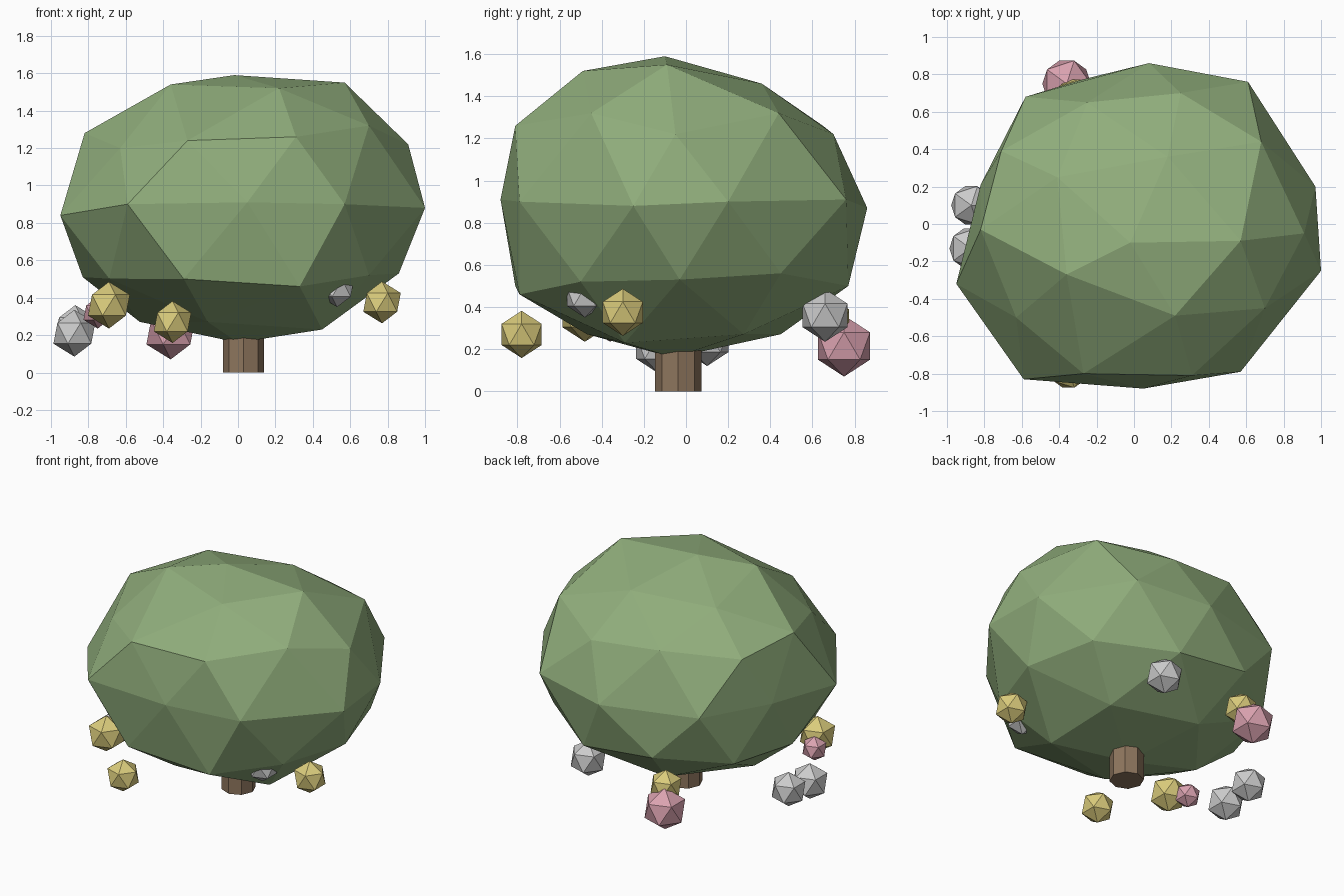
import bpy
from mathutils import Vector


def material(name, rgb):
    m = bpy.data.materials.new(name)
    m.diffuse_color = (*rgb, 1)
    return m


GREEN = material("leaf", (0.28, 0.42, 0.20))
BROWN = material("bark", (0.27, 0.18, 0.11))
COLOURS = {
    "yellow": material("yellow", (0.70, 0.60, 0.20)),
    "pink": material("pink", (0.70, 0.36, 0.43)),
    "white": material("white", (0.80, 0.80, 0.78)),
}


def finish(name, mat):
    ob = bpy.context.object
    ob.name = name
    ob.data.materials.append(mat)
    return ob


# foliage: squashed icosphere with its corners pulled to an uneven outline
CENTRE, SCALE = Vector((0, -0.01, 0.875)), Vector((1.0, 0.92, 0.71))
PULLS = [
    (-0.02, -0.10, 1.59), (0.22, -0.49, 1.52), (0.57, -0.09, 1.55),
    (-0.36, -0.27, 1.54), (0.18, 0.36, 1.46), (-0.41, 0.25, 1.45),
    (0.31, -0.81, 1.26), (-0.27, -0.80, 1.24), (-0.63, -0.50, 1.20),
    (-0.82, -0.03, 1.28), (-0.71, 0.39, 1.22), (-0.25, 0.65, 1.26),
    (0.25, 0.70, 1.22), (0.68, 0.44, 1.32), (0.91, -0.05, 1.22),
    (0.70, -0.45, 1.32),
    (0.05, -0.88, 0.91), (0.57, -0.79, 0.90), (1.0, -0.25, 0.88),
    (0.97, 0.20, 0.90), (0.61, 0.76, 0.91), (0.08, 0.86, 0.87),
    (-0.58, 0.68, 0.88), (-0.82, 0.21, 0.87), (-0.95, -0.32, 0.84),
    (-0.59, -0.83, 0.90),
    (-0.29, -0.81, 0.50), (0.33, -0.79, 0.46), (0.70, -0.50, 0.52),
    (0.86, -0.03, 0.53), (0.72, 0.45, 0.56), (0.26, 0.77, 0.50),
    (-0.83, 0.0, 0.51), (0.45, -0.29, 0.23), (0.0, -0.06, 0.16),
]
bpy.ops.mesh.primitive_ico_sphere_add(subdivisions=2, radius=1)
foliage = finish("foliage", GREEN)
base = [CENTRE + v.co * SCALE for v in foliage.data.vertices]
for v, co in zip(foliage.data.vertices, base):
    v.co = co
for p in map(Vector, PULLS):
    i = min(range(len(base)), key=lambda k: (base[k] - p).length)
    foliage.data.vertices[i].co = p

# trunk: eight-sided post
bpy.ops.mesh.primitive_cylinder_add(vertices=8, radius=0.11, depth=0.4,
                                    location=(0.03, -0.037, 0.2),
                                    rotation=(0, 0, 0))
finish("trunk", BROWN)

# blossoms: plain icosahedra round the lower edge
BLOSSOMS = [
    ("yellow", 0.77, -0.30, 0.375, 0.112),
    ("yellow", -0.35, -0.78, 0.27, 0.112),
    ("yellow", -0.69, -0.48, 0.36, 0.125),
    ("yellow", -0.32, 0.68, 0.34, 0.11),
    ("pink", -0.36, 0.75, 0.215, 0.145),
    ("pink", -0.75, -0.36, 0.32, 0.085),
    ("white", -0.875, -0.13, 0.21, 0.125),
    ("white", -0.87, 0.10, 0.24, 0.12),
    ("white", 0.30, 0.66, 0.36, 0.125),
    ("white", 0.53, -0.48, 0.45, 0.10),
]
for n, (colour, x, y, z, r) in enumerate(BLOSSOMS, 1):
    bpy.ops.mesh.primitive_ico_sphere_add(subdivisions=1, radius=r,
                                          location=(x, y, z))
    finish(f"{colour}_blossom_{n}", COLOURS[colour])
